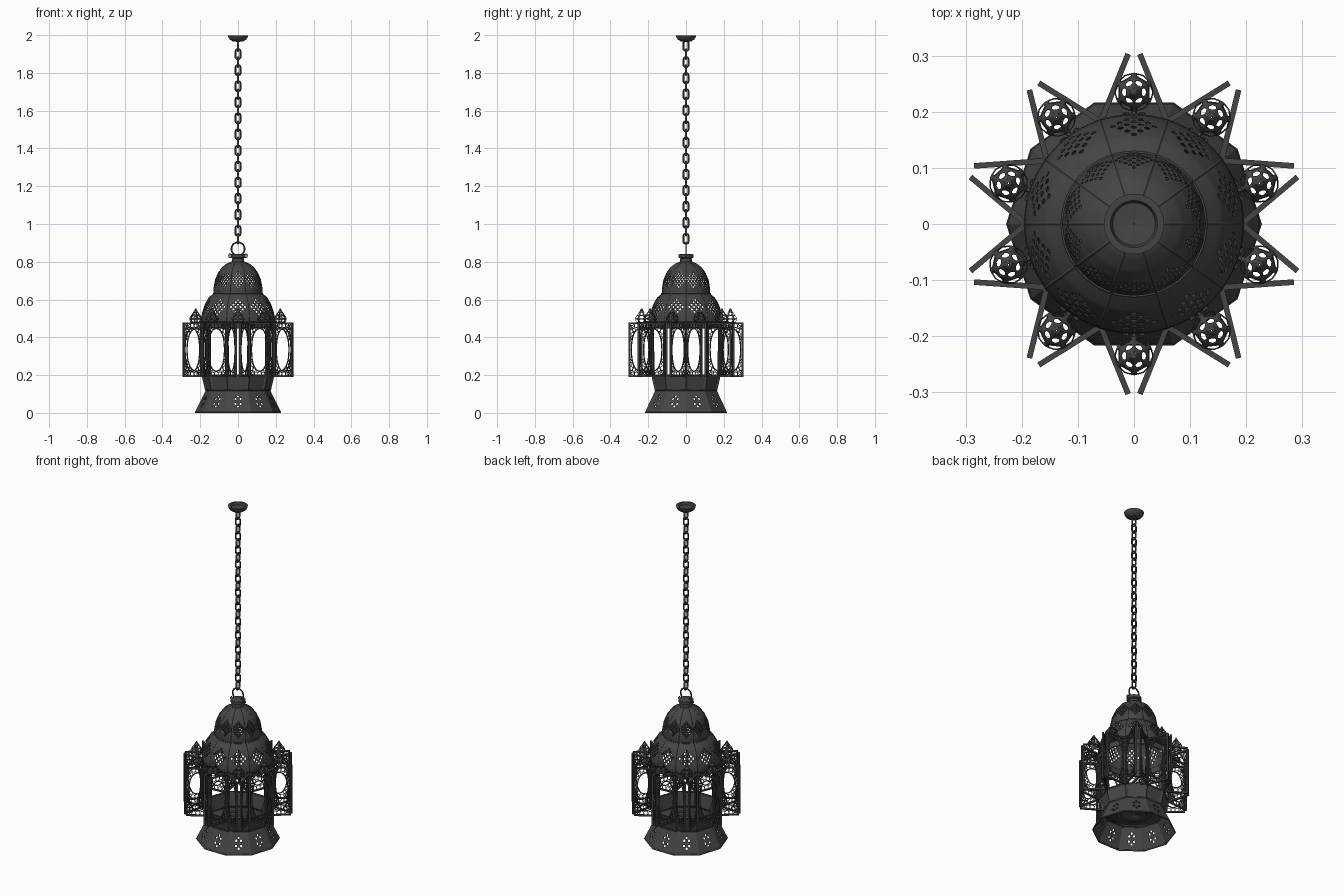
import bpy, bmesh
from math import sin, cos, pi, atan2, radians, copysign
from mathutils import Vector, Matrix

if "Cube" in bpy.data.objects:
    bpy.data.objects.remove(bpy.data.objects["Cube"])

N = 10
STEP = 2 * pi / N
metal = bpy.data.materials.new("dark_metal")
metal.diffuse_color = (0.06, 0.06, 0.06, 1)
metal.use_nodes = True
metal.node_tree.nodes["Principled BSDF"].inputs["Base Color"].default_value = metal.diffuse_color


def polar(r, a, z=0.0):
    return Vector((r * cos(a), r * sin(a), z))


def finish(name, bm, smooth=35, thick=0):
    bmesh.ops.remove_doubles(bm, verts=bm.verts, dist=1e-5)
    bmesh.ops.recalc_face_normals(bm, faces=bm.faces)
    me = bpy.data.meshes.new(name)
    bm.to_mesh(me)
    bm.free()
    me.materials.append(metal)
    if smooth:
        me.shade_smooth()
        me.set_sharp_from_angle(angle=radians(smooth))
    ob = bpy.data.objects.new(name, me)
    bpy.context.collection.objects.link(ob)
    if thick:
        mod = ob.modifiers.new("thickness", 'SOLIDIFY')
        mod.thickness = thick
        mod.offset = 0
    return ob


def box(bm, centre, size, rot=0.0):
    m = Matrix.Translation(centre) @ Matrix.Rotation(rot, 4, 'Z') @ Matrix.Diagonal((*size, 1))
    bmesh.ops.create_cube(bm, size=1, matrix=m)


def tube(bm, pts, r, normal, closed=True, sides=6):
    """Round bar along a path lying in the plane with this normal."""
    pts = [Vector(p) for p in pts]
    n, nrm, rings = len(pts), Vector(normal).normalized(), []
    for i, p in enumerate(pts):
        a = pts[(i - 1) % n] if closed or i else p
        b = pts[(i + 1) % n] if closed or i < n - 1 else p
        side = (b - a).normalized().cross(nrm)
        rings.append([bm.verts.new(p + r * (cos(2 * pi * k / sides) * side + sin(2 * pi * k / sides) * nrm))
                      for k in range(sides)])
    for i in range(n if closed else n - 1):
        A, B = rings[i], rings[(i + 1) % n]
        for k in range(sides):
            bm.faces.new((A[k], A[(k + 1) % sides], B[(k + 1) % sides], B[k]))
    if not closed:
        bm.faces.new(rings[0])
        bm.faces.new(rings[-1])


def lathe(name, prof, n=32, smooth=35, thick=0):
    bm = bmesh.new()
    rows = [[bm.verts.new(polar(r, 2 * pi * k / n, z)) for k in range(n)] for r, z in prof]
    for A, B in zip(rows, rows[1:]):
        for k in range(n):
            bm.faces.new((A[k], A[(k + 1) % n], B[(k + 1) % n], B[k]))
    return finish(name, bm, smooth, thick)


def along(prof, t):
    """Point on a profile by arc length."""
    P = [Vector(p) for p in prof]
    L = [(b - a).length for a, b in zip(P, P[1:])]
    d = t * sum(L)
    for a, b, l in zip(P, P[1:], L):
        if d <= l + 1e-9:
            return a.lerp(b, d / l)
        d -= l
    return P[-1]


def pierced(name, prof, nu, nv, holes, thick, n=N, flat=False, size=0.46):
    """Ring of n panels following a profile; the listed cells get a round hole."""
    rim = [(0, 0), (.5, 0), (1, 0), (1, .5), (1, 1), (.5, 1), (0, 1), (0, .5)]
    step = 2 * pi / n
    bm = bmesh.new()
    for k in range(n):
        def surf(u, v):
            r, z = along(prof, v)
            if flat:
                return polar(r, k * step, z).lerp(polar(r, (k + 1) * step, z), u)
            return polar(r, (k + u) * step, z)
        for i in range(nu):
            for j in range(nv):
                put = lambda p, q: bm.verts.new(surf((i + p) / nu, (j + q) / nv))
                out = [put(p, q) for p, q in rim]
                if (i, j) not in holes:
                    bm.faces.new(out)
                    continue
                inn = [put(.5 + size * cos(pi * (m - 3) / 4), .5 + size * sin(pi * (m - 3) / 4)) for m in range(8)]
                for m in range(8):
                    w = (m + 1) % 8
                    bm.faces.new((out[m], out[w], inn[w], inn[m]))
    return finish(name, bm, 0 if flat else 30, thick)


def diamond(ci, cj, reach):
    return {(i, j) for i in range(20) for j in range(30)
            if abs(i - ci) + abs(j - cj) <= reach and (i - ci + j - cj - reach) % 2 == 0}


# Flared ten-sided base skirt with hole clusters
pierced("base_skirt", [(.225, 0), (.222, .012), (.168, .12)], 9, 9,
        {(4, 6), (4, 2), (3, 5), (5, 5), (3, 3), (5, 3), (4, 4)} - {(4, 4)}, .004, flat=True)
# Lower wall, eaves band and rims, all ten-sided
lathe("lower_wall", [(.165, .118), (.183, .2)], N, 0, .005)
lathe("eaves_band", [(.187, .45), (.189, .485)], N, 0, .005)
bm = bmesh.new()
for r, z, w in ((.224, .004, .004), (.169, .12, .005), (.184, .2, .005), (.187, .45, .004)):
    tube(bm, [polar(r, k * STEP, z) for k in range(N)], w, (0, 0, 1))
finish("body_rims", bm, 0)
# Floor plate with stepped rings below
lathe("floor_plate", [(.166, .122), (.1, .122), (.098, .112), (.07, .112), (.068, .104), (.001, .104)], 40, 35, .004)

# Corner posts
bm = bmesh.new()
for k in range(N):
    a = k * STEP
    tube(bm, [polar(.165, a, .12), polar(.184, a, .2), polar(.188, a, .49)], .009,
         (-sin(a), cos(a), 0), False, 4)
finish("corner_posts", bm, 0)

# Pierced domes
low = [(.189, .475), (.193, .495), (.187, .53), (.174, .57), (.155, .605), (.127, .632)]
top = [(.125, .63), (.126, .66), (.118, .705), (.103, .74), (.083, .768), (.058, .788), (.032, .798)]
pierced("lower_dome", low, 9, 13, diamond(4, 6, 3), .003)
pierced("upper_dome", top, 9, 20, diamond(4, 7, 4), .003)
bm = bmesh.new()
for k in range(N):
    a = k * STEP
    for prof in (low, top):
        tube(bm, [polar(r, a, z) for r, z in prof], .0035, (-sin(a), cos(a), 0), False)
for r, z in ((.192, .485), (.128, .632)):
    tube(bm, [polar(r, pi * m / 24, z) for m in range(48)], .004, (0, 0, 1))
finish("dome_ribs", bm)

# Neck, hanging loop and its side ears
lathe("neck", [(.05, .79), (.032, .8), (.03, .818), (.04, .822), (.04, .838), (.028, .842), (.001, .842)])
bm = bmesh.new()
tube(bm, [(.035 * cos(t), 0, .868 + .035 * sin(t)) for t in [pi * m / 16 for m in range(32)]], .0045, (0, 1, 0))
for s in (-1, 1):
    tube(bm, [(s * (.042 + .007 * cos(t)), 0, .832 + .009 * sin(t)) for t in [pi * m / 6 for m in range(12)]],
         .003, (0, 1, 0))
finish("hanging_loop", bm)

# Chain of alternating oval links
bm = bmesh.new()
for k in range(25):
    z, d = .922 + .0425 * k, Vector((0, 1, 0)) if k % 2 == 0 else Vector((1, 0, 0))
    pts = []
    for m in range(16):
        t = 2 * pi * (m + .5) / 16
        pts.append(d * .0145 * cos(t) + Vector((0, 0, z + copysign(.012, sin(t)) + .0145 * sin(t))))
    tube(bm, pts, .005, d.cross((0, 0, 1)))
finish("chain", bm, 60)
# Ceiling cup
lathe("ceiling_cup", [(.001, 1.964), (.025, 1.966), (.042, 1.975), (.051, 1.987), (.054, 1.998), (.042, 1.998),
                      (.038, 1.985), (.001, 1.982)])

# Filigree door: frame, oval opening and lacework
W, H, CZ = .13, .145, .334
bm = bmesh.new()
for x in (.004, W - .004):
    box(bm, (x, 0, CZ), (.008, .01, 2 * H))
for z in (CZ - H + .004, CZ + H - .004):
    box(bm, (W / 2, 0, z), (W, .01, .008))


def ring(cx, cz, a, b, r, n, e=1.0):
    sp = lambda c: copysign(abs(c) ** e, c)
    tube(bm, [(W / 2 + cx + a * sp(cos(2 * pi * m / n)), 0, CZ + cz + b * sp(sin(2 * pi * m / n))) for m in range(n)],
         r, (0, 1, 0), sides=5)


ring(0, 0, .05, .113, .0035, 32, .9)
ring(0, .127, .012, .012, .002, 10)
ring(0, -.127, .012, .012, .002, 10)
for sx in (-1, 1):
    for sz in (-1, 1):
        for x, z, r in ((.046, .124, .015), (.046, .124, .007), (.022, .128, .011), (.052, .098, .011),
                        (.035, .105, .009), (.054, .075, .008), (.055, .057, .006)):
            ring(sx * x, sz * z, r, r, .002, 10)
        tube(bm, [(W / 2 + sx * x, 0, CZ + sz * z) for x, z in ((.036, .085), (.046, .115), (.062, .141))],
             .0022, (0, 1, 0), False, 5)
door = finish("door", bm, 40)

# Pinnacle: small pierced pointed cap
pin = pierced("pinnacle", [(.026, .478), (.034, .495), (.033, .503), (.02, .522), (.009, .538), (.002, .553)], 1, 4,
              {(0, 1), (0, 2), (0, 0)}, .002, n=6, size=.4)

# Repeat doors and pinnacles on every side
for k in range(N):
    f = (k + .5) * STEP
    for s in (-1, 1):
        ob = door if (k, s) == (0, -1) else bpy.data.objects.new("door", door.data)
        hinge = polar(.192, f + s * STEP / 2)
        d = polar(.304, f) + s * .01 * Vector((-sin(f), cos(f), 0)) - hinge
        ob.location, ob.rotation_euler = hinge, (0, 0, atan2(d.y, d.x))
        if ob is not door:
            bpy.context.collection.objects.link(ob)
    p = pin if k == 0 else pin.copy()
    p.location, p.rotation_euler = polar(.235, f), (0, 0, f)
    if k:
        bpy.context.collection.objects.link(p)

# Short arms holding the pinnacles
bm = bmesh.new()
for k in range(N):
    f = (k + .5) * STEP
    tube(bm, [polar(.185, f, .482), polar(.215, f, .482)], .005, (0, 0, 1), False)
finish("pinnacle_arms", bm)
